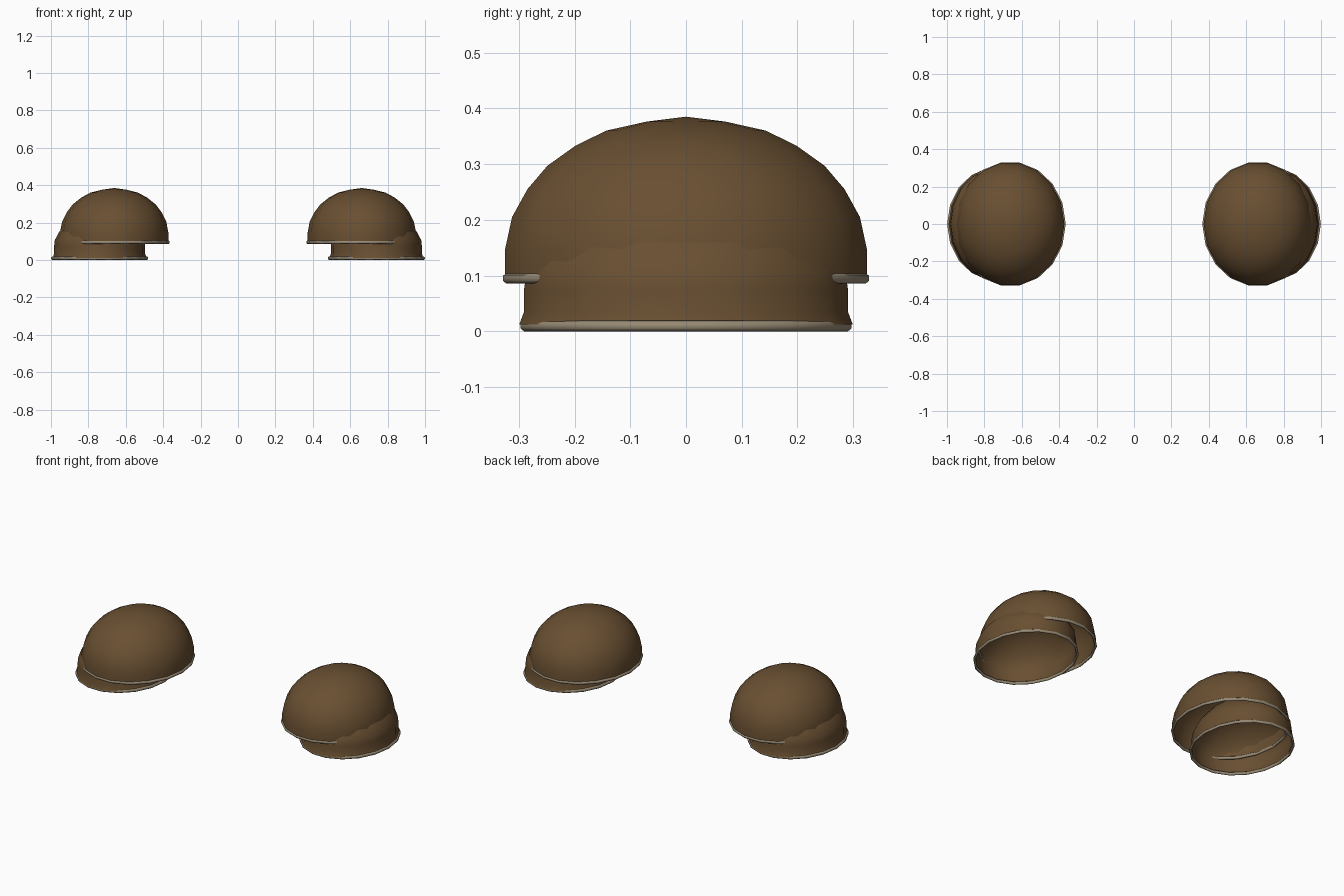
import bpy, bmesh, math

if "Cube" in bpy.data.objects:
    bpy.data.objects.remove(bpy.data.objects["Cube"])

def material(name, rgb):
    m = bpy.data.materials.new(name)
    m.diffuse_color = (*rgb, 1)
    m.use_nodes = True
    m.node_tree.nodes["Principled BSDF"].inputs["Base Color"].default_value = m.diffuse_color
    return m

leather = material("brown leather", (0.14, 0.078, 0.031))
edging = material("tan metal edging", (0.31, 0.255, 0.175))
SEGMENTS = 18

def lathe(name, rings, center_x, mat, cap=None, closed=False):
    """Elliptical rings (rx, ry, z) skinned together, with an optional pole at height cap."""
    bm = bmesh.new()
    rows = []
    for rx, ry, z in rings:
        rows.append([bm.verts.new((center_x + rx * math.cos(2 * math.pi * i / SEGMENTS),
                                   ry * math.sin(2 * math.pi * i / SEGMENTS), z))
                     for i in range(SEGMENTS)])
    pairs = list(zip(rows, rows[1:]))
    if closed:
        pairs.append((rows[-1], rows[0]))
    for low, high in pairs:
        for i in range(SEGMENTS):
            j = (i + 1) % SEGMENTS
            bm.faces.new((low[i], low[j], high[j], high[i]))
    if cap is not None:
        pole = bm.verts.new((center_x, 0, cap))
        for i in range(SEGMENTS):
            bm.faces.new((rows[-1][i], rows[-1][(i + 1) % SEGMENTS], pole))
    for f in bm.faces:
        f.smooth = True
    if closed:
        bmesh.ops.recalc_face_normals(bm, faces=bm.faces)
    mesh = bpy.data.meshes.new(name)
    bm.to_mesh(mesh)
    bm.free()
    mesh.materials.append(mat)
    obj = bpy.data.objects.new(name, mesh)
    bpy.context.collection.objects.link(obj)

def edge_trim(name, rx, ry, z, center_x):
    """Thin rounded band wrapped around a shell's open edge."""
    section = [(0.007 * math.cos(a), 0.0095 * math.sin(a))
               for a in (2 * math.pi * k / 6 + math.pi / 6 for k in range(6))]
    lathe(name, [(rx + d, ry + d, z + h) for d, h in section], center_x, edging, closed=True)

# Shell profiles: (fraction of radius, height)
upper = [(1.0, 0.095), (1.0, 0.145), (0.96, 0.205), (0.875, 0.255), (0.765, 0.297),
         (0.61, 0.333), (0.44, 0.36), (0.22, 0.376)]
lower = [(1.03, 0.012), (1.0, 0.035), (1.0, 0.075), (0.985, 0.107), (0.89, 0.15),
         (0.73, 0.20), (0.42, 0.245)]

for side, label in ((-1, "left"), (1, "right")):
    # Upper shoulder dome and its edging
    ux = 0.662 * side
    lathe("upper_dome_" + label, [(0.29 * f, 0.33 * f, z) for f, z in upper],
          ux, leather, cap=0.385)
    edge_trim("upper_edging_" + label, 0.291, 0.327, 0.095, ux)
    # Lower dome, tucked under the upper one and set outwards
    lx = 0.74 * side
    lathe("lower_dome_" + label, [(0.243 * f, 0.295 * f, z) for f, z in lower],
          lx, leather, cap=0.268)
    edge_trim("lower_edging_" + label, 0.253, 0.295, 0.0095, lx)
